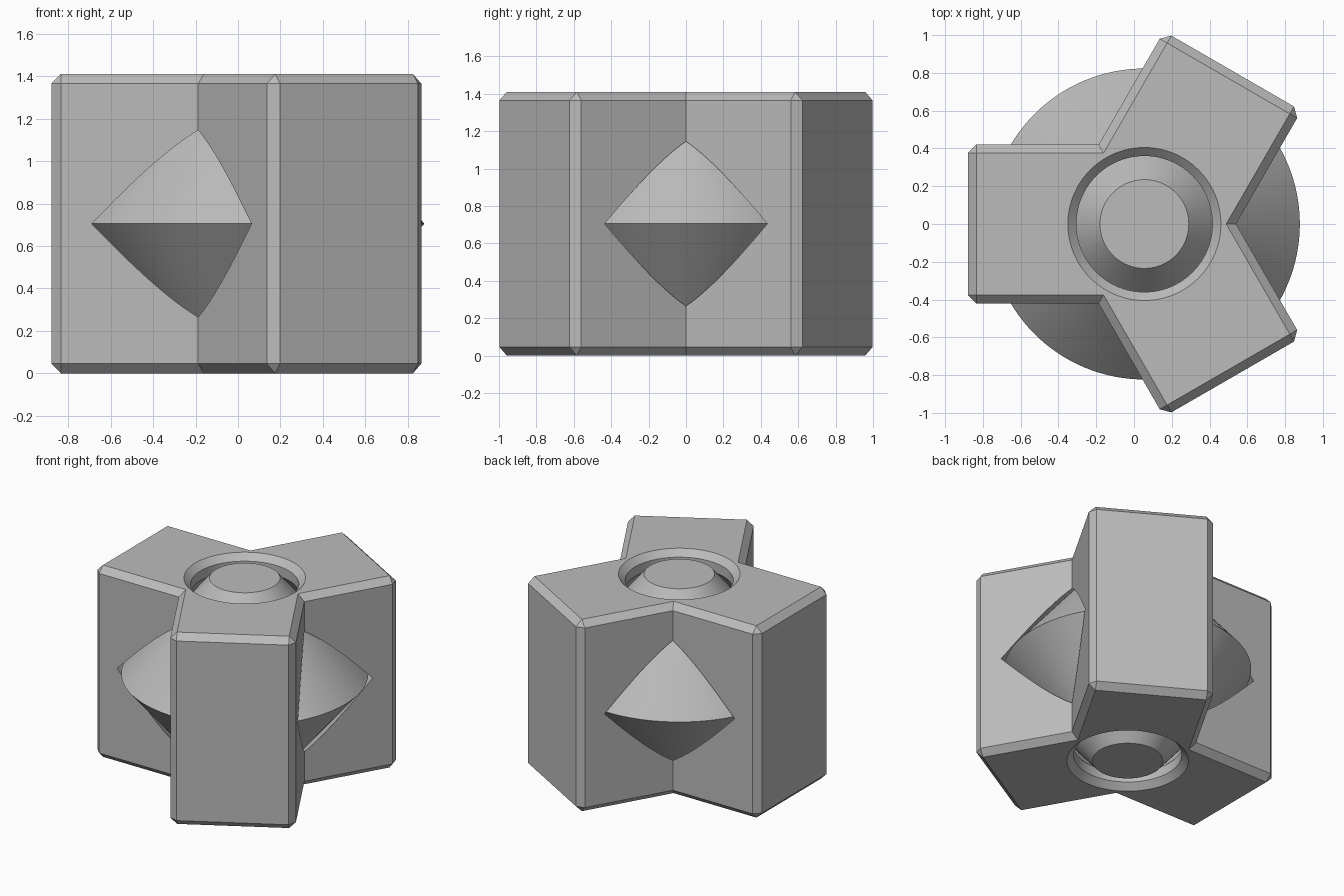
import bpy, bmesh
from math import radians, sin, cos, pi
from mathutils import Vector

cube = bpy.data.objects.get("Cube")
if cube:
    bpy.data.objects.remove(cube)

HEIGHT, MID = 1.41, 0.705
HALF_WIDTH, REACH, CHAMFER = 0.42, 0.935, 0.045
CENTRE = Vector((0.055, 0, 0))

grey = bpy.data.materials.new("plain grey")
grey.use_nodes = True
colour = (0.5, 0.5, 0.5, 1)
grey.diffuse_color = colour
grey.node_tree.nodes["Principled BSDF"].inputs["Base Color"].default_value = colour


def add_object(name, bm):
    bmesh.ops.recalc_face_normals(bm, faces=bm.faces)
    mesh = bpy.data.meshes.new(name)
    bm.to_mesh(mesh)
    bm.free()
    mesh.materials.append(grey)
    obj = bpy.data.objects.new(name, mesh)
    obj.location = CENTRE
    bpy.context.collection.objects.link(obj)
    return obj


def lathe(name, upper, steps=128):
    """Spin a profile, given from the top down to mid height, and its mirror."""
    profile = upper + [(r, HEIGHT - z) for r, z in reversed(upper[:-1])]
    bm = bmesh.new()
    rings = [[bm.verts.new((r * cos(2 * pi * i / steps), r * sin(2 * pi * i / steps), z))
              for i in range(steps)] for r, z in profile]
    for a, b in zip(rings, rings[1:]):
        for i in range(steps):
            j = (i + 1) % steps
            bm.faces.new((a[i], a[j], b[j], b[i]))
    bm.faces.new(rings[0])
    bm.faces.new(rings[-1])
    return add_object(name, bm)


def smooth(obj):
    bpy.ops.object.select_all(action="DESELECT")
    obj.select_set(True)
    bpy.context.view_layer.objects.active = obj
    bpy.ops.object.shade_smooth_by_angle(angle=radians(25))


# Three-armed block, chamfered on every edge but the inner corners
bm = bmesh.new()
outline, inner = [], []
for angle in (60, 180, 300):
    a = radians(angle)
    along, side = Vector((cos(a), sin(a), 0)), Vector((-sin(a), cos(a), 0))
    for s in (-1, 1):
        outline.append(bm.verts.new(along * REACH + side * HALF_WIDTH * s))
    b = a + pi / 3
    outline.append(bm.verts.new(Vector((cos(b), sin(b), 0)) * HALF_WIDTH / sin(pi / 3)))
base = bm.faces.new(outline)
raised = bmesh.ops.extrude_face_region(bm, geom=[base])["geom"]
bmesh.ops.translate(bm, vec=(0, 0, HEIGHT), verts=[v for v in raised if isinstance(v, bmesh.types.BMVert)])
bmesh.ops.recalc_face_normals(bm, faces=bm.faces)
sharp = [e for e in bm.edges if e.is_convex]
bmesh.ops.bevel(bm, geom=sharp, offset=CHAMFER, offset_type="OFFSET", segments=1,
                profile=0.5, affect="EDGES")
block = add_object("three_armed_block", bm)

# Hollow for the spinning core, opening through chamfered holes
cutter = lathe("core_hollow_cutter", [(0.425, HEIGHT + 0.02), (0.36, HEIGHT - CHAMFER),
                                      (0.36, 1.294), (0.855, MID)])
cutter.hide_render = True
cutter.hide_viewport = True
cut = block.modifiers.new("core hollow", "BOOLEAN")
cut.operation, cut.solver, cut.object = "DIFFERENCE", "EXACT", cutter
bpy.context.view_layer.update()
cut_mesh = bpy.data.meshes.new_from_object(
    block.evaluated_get(bpy.context.evaluated_depsgraph_get()))
block.modifiers.clear()
block.data = cut_mesh
bpy.data.objects.remove(cutter)
smooth(block)

# Double-cone core with flat ends
core = lathe("spinning_core", [(0.235, HEIGHT), (0.823, MID)])
smooth(core)
